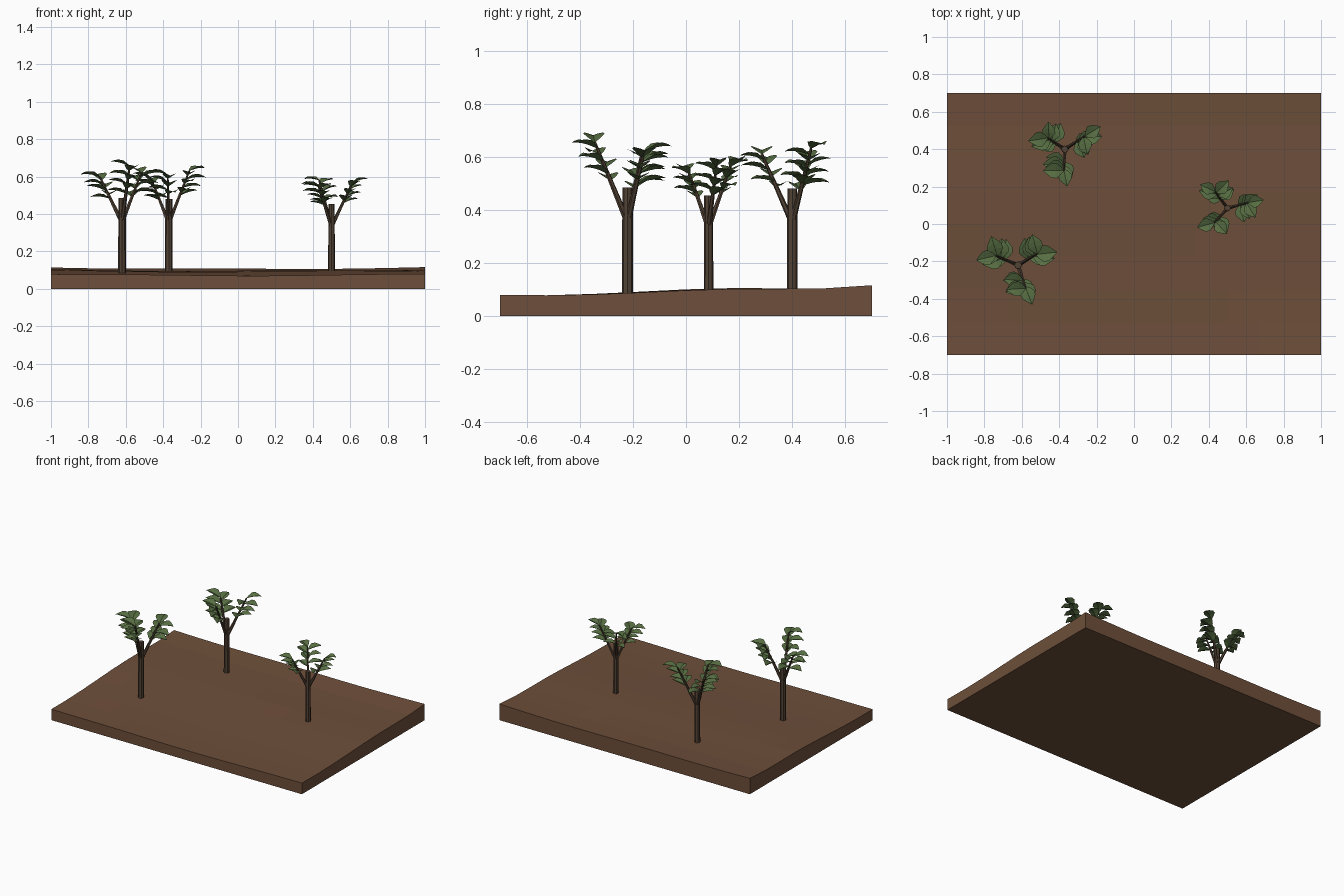
import bpy, bmesh, math, random
from mathutils import Vector, Matrix

if "Cube" in bpy.data.objects:
    bpy.data.objects.remove(bpy.data.objects["Cube"])

random.seed(4)


def mat(name, rgb):
    m = bpy.data.materials.new(name)
    m.diffuse_color = (*rgb, 1)
    m.use_nodes = True
    m.node_tree.nodes["Principled BSDF"].inputs["Base Color"].default_value = m.diffuse_color
    return m


SOIL = mat("soil brown", (0.155, 0.078, 0.043))
BARK = mat("bark brown", (0.085, 0.055, 0.035))
LEAF = mat("leaf green", (0.095, 0.155, 0.055))


def finish(bm, name, material):
    me = bpy.data.meshes.new(name)
    bm.to_mesh(me)
    bm.free()
    me.materials.append(material)
    ob = bpy.data.objects.new(name, me)
    bpy.context.collection.objects.link(ob)
    return ob


def lerp_table(table, v):
    for (a, za), (b, zb) in zip(table, table[1:]):
        if v <= b:
            return za + (zb - za) * (v - a) / (b - a)
    return table[-1][1]


# gently rolling soil surface
ROLL = [(-0.7, 0.076), (-0.45, 0.075), (-0.1, 0.09), (0.1, 0.1), (0.5, 0.099), (0.7, 0.111)]


def ground_z(x, y):
    return lerp_table(ROLL, y) + 0.008 * (x * x - 0.5) + 0.002 * math.sin(5 * x + 3 * y)


# soil slab: grid top, skirt extruded down to z = 0
bm = bmesh.new()
bmesh.ops.create_grid(bm, x_segments=12, y_segments=8, size=1)
for v in bm.verts:
    v.co.y *= 0.7
    v.co.z = ground_z(v.co.x, v.co.y)
edges = [e for e in bm.edges if e.is_boundary]
ext = bmesh.ops.extrude_edge_only(bm, edges=edges)["geom"]
for v in ext:
    if isinstance(v, bmesh.types.BMVert):
        v.co.z = 0
bmesh.ops.contextual_create(bm, geom=[e for e in ext if isinstance(e, bmesh.types.BMEdge) and e.is_boundary])
bmesh.ops.recalc_face_normals(bm, faces=bm.faces)
finish(bm, "soil_slab", SOIL)


def limb(bm, a, b, r1, r2, sides):
    """Tapered cylinder between two points."""
    d = b - a
    m = Matrix.Translation((a + b) / 2) @ d.to_track_quat('Z', 'Y').to_matrix().to_4x4()
    bmesh.ops.create_cone(bm, cap_ends=True, segments=sides, radius1=r1, radius2=r2,
                          depth=d.length, matrix=m)


# leaf outline: (distance along, half width, midrib height)
LEAF_PROFILE = [(0, 0.03, 0), (0.15, 0.2, 0.03), (0.38, 0.37, 0.07),
                (0.62, 0.34, 0.08), (0.85, 0.15, 0.06), (1, 0.0, 0.02)]


def leaf(bm, origin, heading, pitch, length):
    m = (Matrix.Translation(origin) @ Matrix.Rotation(heading, 4, 'Z')
         @ Matrix.Rotation(-pitch, 4, 'Y') @ Matrix.Scale(length, 4))
    rows = []
    for u, w, h in LEAF_PROFILE:
        pts = [(u, -w, h + 0.4 * w), (u, 0, h), (u, w, h + 0.4 * w)] if w else [(u, 0, h)]
        rows.append([bm.verts.new(m @ Vector(p)) for p in pts])
    for r, s in zip(rows, rows[1:]):
        for i in range(2):
            if len(s) == 1:
                bm.faces.new((r[i], s[0], r[i + 1]))
            else:
                bm.faces.new((r[i], s[i], s[i + 1], r[i + 1]))


# trunk base x, y, top z, radius, leaf length, branches:
# (heading, reach, tip z, first leaf heading, second leaf heading)
TREES = [
    (-0.62, -0.22, 0.485, 0.021, 0.115,
     [(157, 0.13, 0.60, 185, 95), (31, 0.12, 0.62, 95, -5), (-72, 0.13, 0.655, 188, -60)]),
    (-0.37, 0.40, 0.48, 0.020, 0.108,
     [(147, 0.11, 0.585, 195, 85), (33, 0.13, 0.63, 18, -75), (-93, 0.115, 0.61, 182, -72)]),
    (0.50, 0.085, 0.455, 0.018, 0.097,
     [(127, 0.11, 0.58, 155, 40), (15, 0.115, 0.565, 22, -72), (-132, 0.105, 0.55, 185, -55)]),
]

for n, (x, y, top, rad, size, branches) in enumerate(TREES, 1):
    wood, leaves = bmesh.new(), bmesh.new()
    # straight blunt trunk
    limb(wood, Vector((x, y, ground_z(x, y) - 0.02)), Vector((x, y, top)), rad, rad * 0.93, 8)
    for heading, reach, tip_z, h1, h2 in branches:
        # slanted branch
        a = math.radians(heading)
        base = Vector((x, y, top * 0.73))
        tip = Vector((x + reach * math.cos(a), y + reach * math.sin(a), tip_z))
        limb(wood, base, tip, rad * 0.6, rad * 0.25, 6)
        # leaves alternating between two sides of the branch
        for k in range(7):
            side = h1 if k % 2 == 0 else h2
            leaf(leaves, base.lerp(tip, 0.52 + 0.08 * k),
                 math.radians(side + random.uniform(-14, 14)),
                 math.radians(random.uniform(2, 16)), size * random.uniform(0.88, 1.05))
    finish(wood, f"tree_{n}_trunk_and_branches", BARK)
    finish(leaves, f"tree_{n}_leaves", LEAF)
